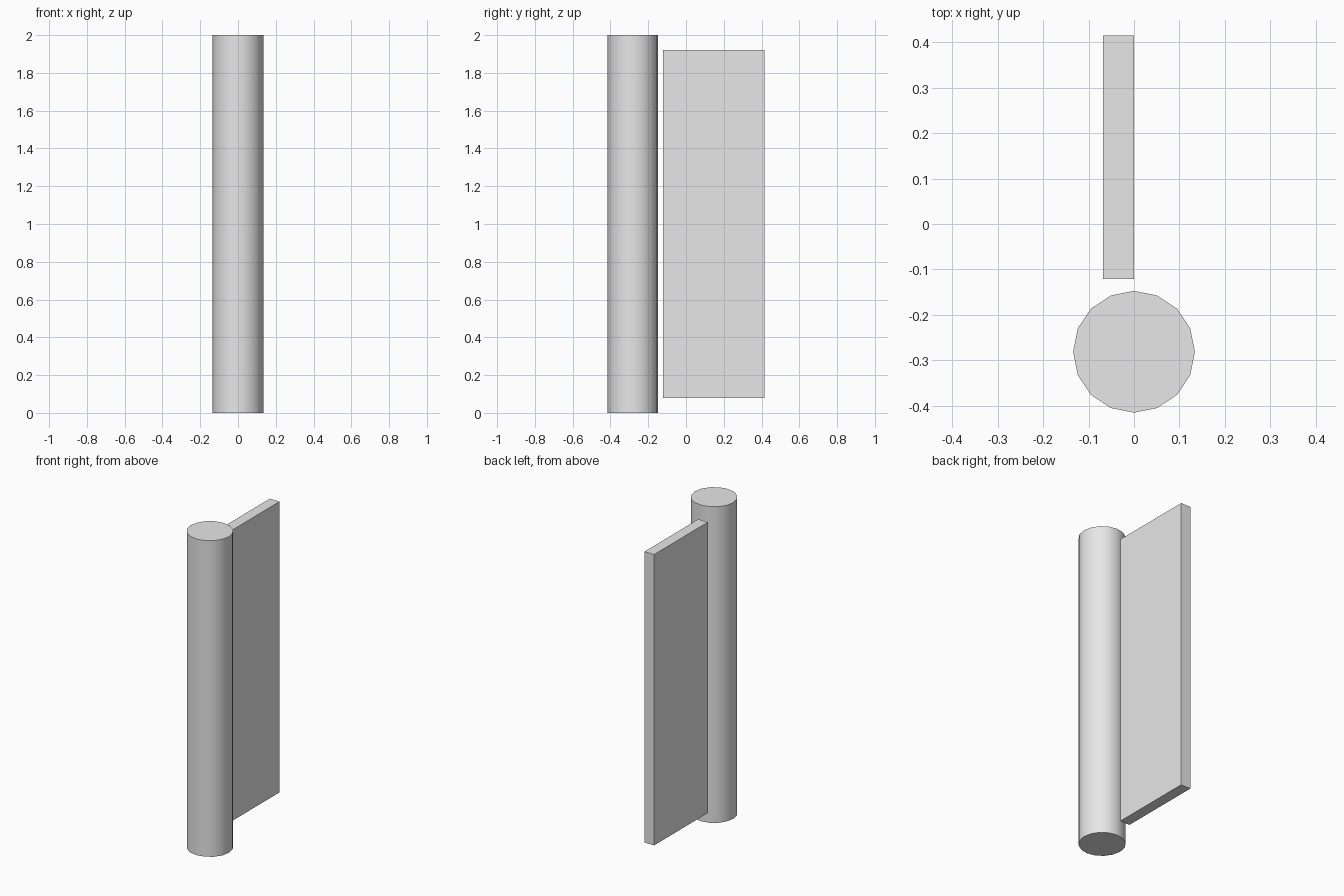
import bpy

# Remove the default cube
cube = bpy.data.objects.get("Cube")
if cube:
    bpy.data.objects.remove(cube, do_unlink=True)

# Single light grey material
GREY = (0.8, 0.8, 0.8, 1.0)
grey = bpy.data.materials.new("light_grey")
grey.use_nodes = True
grey.diffuse_color = GREY
bsdf = next(n for n in grey.node_tree.nodes if n.type == 'BSDF_PRINCIPLED')
bsdf.inputs["Base Color"].default_value = GREY


def finish(name):
    """Name the active object and give it the grey material."""
    obj = bpy.context.object
    obj.name = obj.data.name = name
    obj.data.materials.clear()
    obj.data.materials.append(grey)
    return obj


# Upright round post with 16 sides, smooth around and sharp at the caps
bpy.ops.mesh.primitive_cylinder_add(vertices=16, radius=0.134, depth=2.0,
                                    location=(0, -0.281, 1.0))
finish("post")
bpy.ops.object.shade_smooth_by_angle()

# Flat panel behind the post, with a narrow gap between them
lo, hi = (-0.068, -0.121, 0.08), (0.0, 0.415, 1.92)
bpy.ops.mesh.primitive_cube_add(size=1,
                                location=[(a + b) / 2 for a, b in zip(lo, hi)])
panel = finish("panel")
panel.scale = [b - a for a, b in zip(lo, hi)]
bpy.ops.object.transform_apply(location=False, rotation=False, scale=True)
